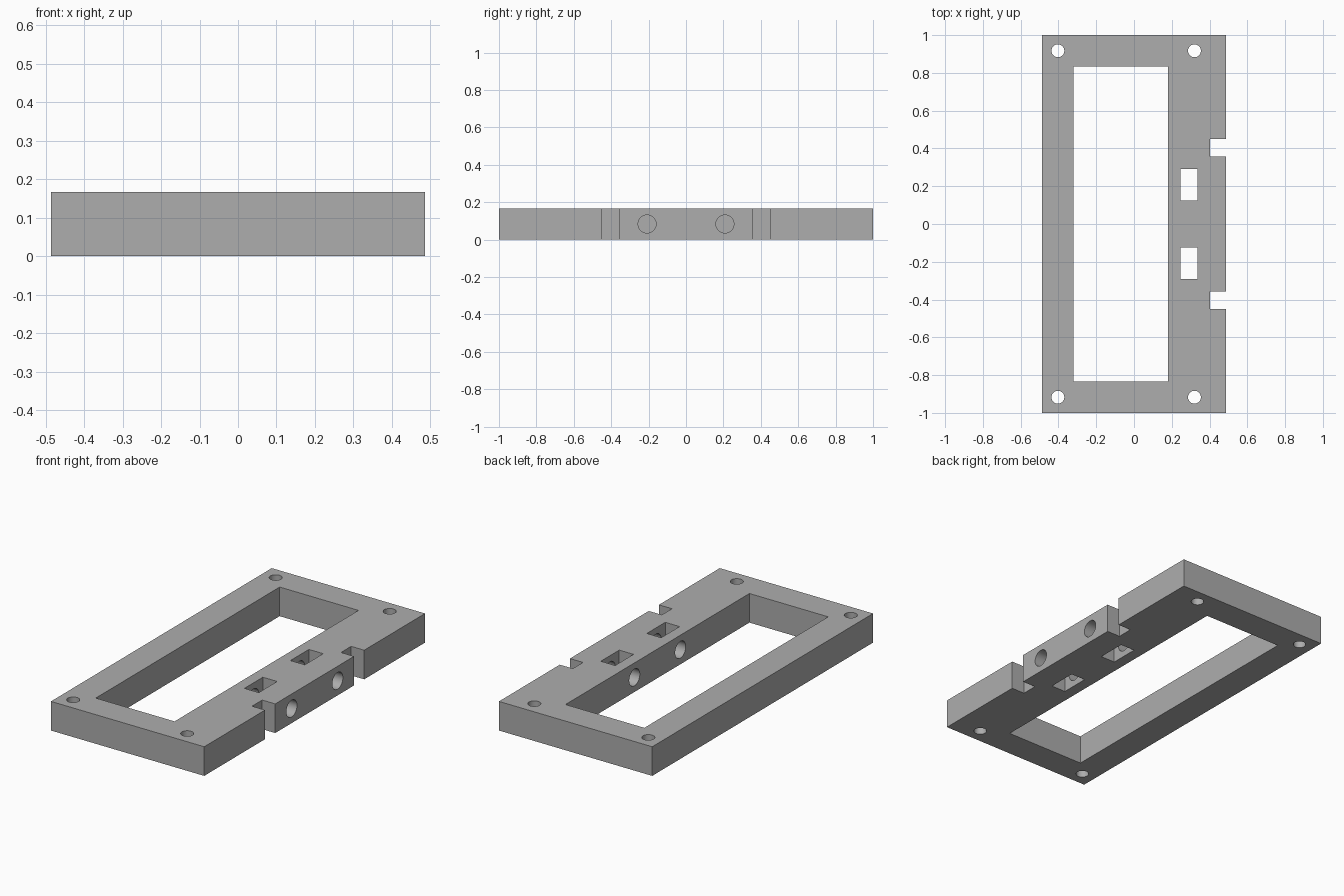
import bpy
import math

cube = bpy.data.objects.get("Cube")
if cube:
    bpy.data.objects.remove(cube, do_unlink=True)

HALF_W, HALF_L, H = 0.486, 1.0, 0.167

grey = bpy.data.materials.new("plain_grey")
grey.use_nodes = True
grey.diffuse_color = (0.42, 0.42, 0.42, 1)
grey.node_tree.nodes["Principled BSDF"].inputs["Base Color"].default_value = (0.42, 0.42, 0.42, 1)


def box(name, x0, x1, y0, y1, z0, z1):
    bpy.ops.mesh.primitive_cube_add(size=1, location=((x0 + x1) / 2, (y0 + y1) / 2, (z0 + z1) / 2))
    ob = bpy.context.object
    ob.name = name
    ob.scale = (x1 - x0, y1 - y0, z1 - z0)
    bpy.ops.object.transform_apply(location=True, rotation=True, scale=True)
    ob.data.materials.append(grey)
    return ob


def rod(name, radius, depth, location, tilt=0):
    bpy.ops.mesh.primitive_cylinder_add(vertices=48, radius=radius, depth=depth,
                                        location=location, rotation=(0, tilt, 0))
    ob = bpy.context.object
    ob.name = name
    bpy.ops.object.transform_apply(location=True, rotation=True, scale=True)
    ob.data.materials.append(grey)
    return ob


def cut(target, cutter):
    mod = target.modifiers.new(cutter.name, "BOOLEAN")
    mod.operation = "DIFFERENCE"
    mod.solver = "EXACT"
    mod.object = cutter
    bpy.ops.object.select_all(action="DESELECT")
    target.select_set(True)
    bpy.context.view_layer.objects.active = target
    bpy.ops.object.modifier_apply(modifier=mod.name)
    bpy.data.objects.remove(cutter, do_unlink=True)


# Plate with its large rectangular window
frame = box("mounting_frame", -HALF_W, HALF_W, -HALF_L, HALF_L, 0, H)
cut(frame, box("window_cutter", -0.319, 0.181, -0.833, 0.833, -0.1, 0.3))

for side in (-1, 1):
    # Corner screw holes
    for x in (-0.403, 0.32):
        cut(frame, rod("screw_hole_cutter", 0.034, 0.6, (x, side * 0.917, H / 2)))
    # Edge notches
    y0, y1 = sorted((side * 0.357, side * 0.449))
    cut(frame, box("notch_cutter", 0.403, 0.6, y0, y1, -0.1, 0.3))
    # Nut slots through the wide rail
    y0, y1 = sorted((side * 0.125, side * 0.292))
    cut(frame, box("nut_slot_cutter", 0.245, 0.336, y0, y1, -0.1, 0.3))
    # Cross holes through the wide rail
    cut(frame, rod("cross_hole_cutter", 0.048, 0.5, (0.34, side * 0.208, H / 2), math.pi / 2))

bpy.ops.object.select_all(action="DESELECT")
frame.select_set(True)
bpy.context.view_layer.objects.active = frame
bpy.ops.object.shade_smooth_by_angle(angle=math.radians(30))
